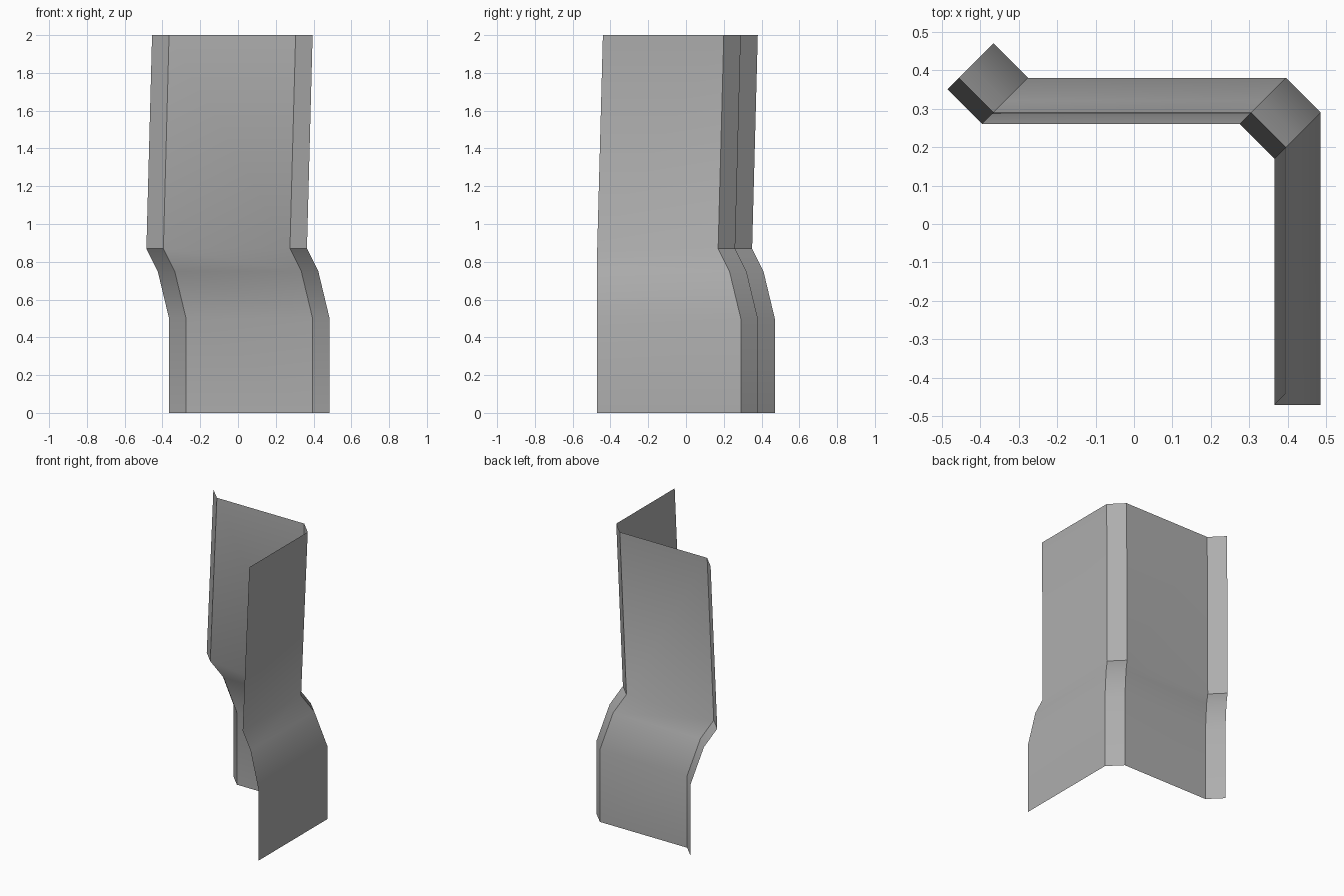
import bpy
import bmesh
import math

cube = bpy.data.objects.get("Cube")
if cube:
    bpy.data.objects.remove(cube, do_unlink=True)

# Single grey material
grey = bpy.data.materials.new("plain grey")
grey.use_nodes = True
colour = (0.42, 0.42, 0.42, 1)
grey.diffuse_color = colour
grey.node_tree.nodes["Principled BSDF"].inputs["Base Color"].default_value = colour

# Plan of the sheet at the base: end flange, back wall, corner bevel, side wall
plan = [(-0.365, 0.47), (-0.275, 0.38), (0.395, 0.38), (0.485, 0.29), (0.485, -0.47)]

# Height, inward diagonal shift, and y of the free end of the side wall
levels = [(0, 0, -0.47), (0.5, 0, -0.47), (0.75, 0.06, -0.47),
          (0.87, 0.12, -0.47), (2, 0.09, -0.44)]

# Sweep the plan up through the levels as an open, thin sheet
bm = bmesh.new()
rows = []
for z, shift, end_y in levels:
    row = [bm.verts.new((x - shift, y - shift, z)) for x, y in plan]
    row[-1].co.y = end_y
    rows.append(row)

for low, high in zip(rows, rows[1:]):
    for i in range(len(plan) - 1):
        bm.faces.new((low[i + 1], low[i], high[i], high[i + 1]))

mesh = bpy.data.meshes.new("corner_wall_panel")
bm.to_mesh(mesh)
bm.free()
mesh.materials.append(grey)
panel = bpy.data.objects.new("corner_wall_panel", mesh)
bpy.context.collection.objects.link(panel)

# Smooth wall bends, crisp corners
bpy.ops.object.select_all(action='DESELECT')
panel.select_set(True)
bpy.context.view_layer.objects.active = panel
bpy.ops.object.shade_smooth_by_angle(angle=math.radians(30))
